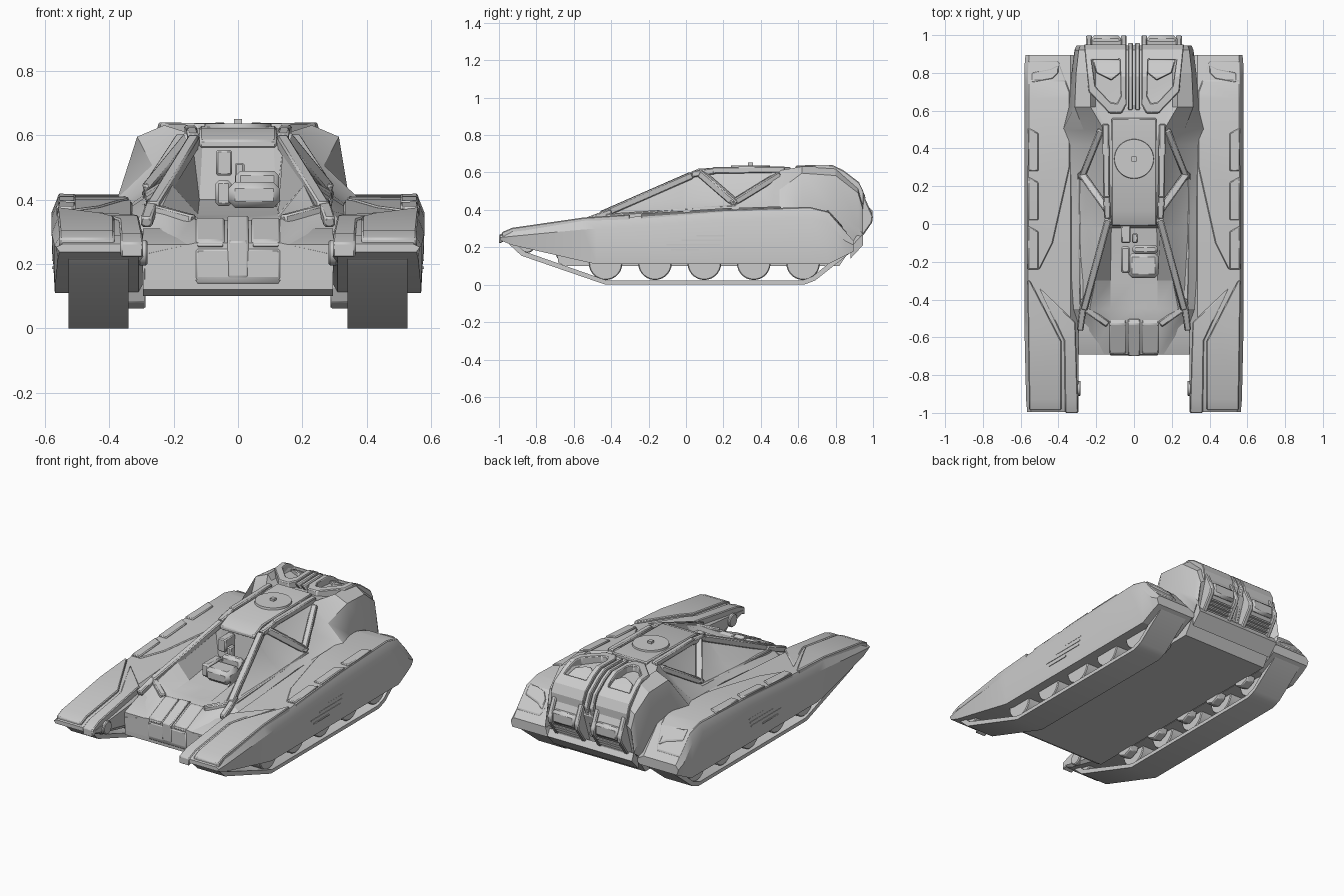
import bpy, bmesh, math
from mathutils import Vector

if "Cube" in bpy.data.objects:
    bpy.data.objects.remove(bpy.data.objects["Cube"])


def finish(name, bm, mirror=True, bevel=0.0):
    bmesh.ops.recalc_face_normals(bm, faces=bm.faces)
    me = bpy.data.meshes.new(name)
    bm.to_mesh(me)
    bm.free()
    for p in me.polygons:
        p.use_smooth = True
    me.set_sharp_from_angle(angle=math.radians(25))
    ob = bpy.data.objects.new(name, me)
    bpy.context.collection.objects.link(ob)
    if bevel:
        m = ob.modifiers.new("bevel", 'BEVEL')
        m.width, m.segments, m.limit_method = bevel, 1, 'ANGLE'
    if mirror:
        ob.modifiers.new("mirror", 'MIRROR')


def loft(name, rings, **kw):
    """Skin closed rings of points and cap both ends."""
    bm = bmesh.new()
    vs = [[bm.verts.new(p) for p in r] for r in rings]
    n = len(vs[0])
    for a, b in zip(vs, vs[1:]):
        for i in range(n):
            j = (i + 1) % n
            bm.faces.new((a[i], a[j], b[j], b[i]))
    bm.faces.new(vs[0])
    bm.faces.new(vs[-1])
    finish(name, bm, **kw)


def prism(name, yz, x0, x1, **kw):
    """Side profile extruded across x."""
    loft(name, [[(x, y, z) for y, z in yz] for x in (x0, x1)], **kw)


def box(name, c, size, **kw):
    y, z = size[1] / 2, size[2] / 2
    yz = [(c[1] + a * y, c[2] + b * z) for a, b in ((-1, -1), (1, -1), (1, 1), (-1, 1))]
    prism(name, yz, c[0] - size[0] / 2, c[0] + size[0] / 2, **kw)


def bar(name, a, b, w=.035):
    """Square strut between two points."""
    a, b = Vector(a), Vector(b)
    s = (b - a).cross(Vector((0, 0, 1))).normalized() * w / 2
    u = s.cross((b - a).normalized())
    loft(name, [[p + q for q in (s + u, s - u, -s - u, u - s)] for p in (a, b)], bevel=.006)


def disc(name, y, z, r, x0, x1, n):
    prism(name, [(y + r * math.cos(t * math.tau / n), z + r * math.sin(t * math.tau / n))
                 for t in range(n)], x0, x1, bevel=.005)


def height(curve, y):
    for (a, za), (b, zb) in zip(curve, curve[1:]):
        if y <= b:
            break
    return za + (zb - za) * (y - a) / (b - a)


def drape(name, pts, curve, low, high, hole=None):
    """Plate (or ring, with a hole) laid over a height curve along y."""
    bm = bmesh.new()
    o = [bm.verts.new((x, y, low)) for x, y in pts]
    if hole:
        i = [bm.verts.new((x, y, low)) for x, y in hole]
        for k in range(len(o)):
            j = (k + 1) % len(o)
            bm.faces.new((o[k], o[j], i[j], i[k]))
    else:
        bm.faces.new(o)
    ext = bmesh.ops.extrude_face_region(bm, geom=bm.faces[:], use_keep_orig=True)
    moved = [v for v in ext["geom"] if isinstance(v, bmesh.types.BMVert)]
    bmesh.ops.translate(bm, verts=moved, vec=(0, 0, high - low))
    for y, _ in curve[1:-1]:
        bmesh.ops.bisect_plane(bm, geom=bm.verts[:] + bm.edges[:] + bm.faces[:],
                               plane_co=(0, y, 0), plane_no=(0, 1, 0))
    for v in bm.verts:
        v.co.z += height(curve, v.co.y)
    finish(name, bm, bevel=.005)


# Side pods: one chamfered section swept between a top and a bottom curve
top = [(-1, .26), (-.93, .29), (-.55, .345), (.2, .395), (.66, .41), (.76, .385), (.9, .23)]
bottom = [(-1, .24), (-.9, .2), (-.48, .11), (.76, .11), (.9, .18)]
rings = []
for y in (-.995, -.93, -.55, -.48, .2, .66, .76, .85, .895):
    t, b = height(top, y), height(bottom, y)
    d, xo = min(.05, (t - b) * .4), .565 + .015 * min(1, (1 - abs(y)) * 6)
    rings.append([(x, y, z) for x, z in (
        (.31, b), (.295, b + d / 2), (.295, t - d), (.335, t), (xo - .02, t), (xo, t - d), (xo - .01, b))])
loft("side_pod", rings)

# Raised armour plates on the pods
drape("pod_front_armour", [(.385, -.985), (.555, -.985), (.565, -.3), (.55, -.3), (.385, -.62)], top, -.02, .014)
drape("pod_inner_strip", [(.295, -1), (.365, -1), (.37, -.62), (.5, -.34), (.31, -.52)], top, -.04, .006)
drape("pod_rear_armour", [(.43, -.1), (.5, -.24), (.565, -.24), (.56, .86), (.4, .86), (.34, .7), (.34, .3)],
      top, -.02, .006)
for y in (-.24, .02, .28):
    drape("pod_side_rail", [(.505, y), (.56, y), (.56, y + .23), (.505, y + .2)], top, 0, .014)
drape("pod_rear_chevron", [(.4, .84), (.4, .8), (.43, .77), (.54, .75), (.54, .8), (.44, .82)], top, 0, .014)
# Slats on the outer skirt, each lower one set further forward
for i in range(4):
    box("skirt_slat", (.573, .13 - i * .045, .263 - i * .025), (.01, .15 + .07 * (i % 3), .008))

# Track belt and road wheels
belt = [(-.945, .215), (-.88, .155), (-.43, 0), (.63, 0), (.69, .022), (.89, .18)]
prism("track_belt", belt + [(y * .98, z + .022) for y, z in reversed(belt)], .34, .527)
for i in range(5):
    y = -.43 + i * .264
    disc("road_wheel", y, .115, .09, .355, .512, 28)
    disc("wheel_hub", y, .13, .07, .288, .345, 8)
disc("idler_wheel", -.85, .215, .045, .35, .515, 20)
disc("idler_hub", -.87, .235, .04, .282, .31, 16)

# Lower hull
prism("lower_hull", [(-.65, .1), (-.685, .12), (-.69, .26), (-.55, .31), (.8, .31), (.88, .19), (.82, .1)],
      -.295, .295, mirror=False)

# Upper hull: y, centre floor, upper edge x and z, side bulge, lower edge x and z
sections = [
    (-.69, .265, .135, .265, 0, .29, .23),
    (-.53, .335, .14, .34, .01, .3, .29),
    (-.45, .345, .235, .382, .01, .32, .335),
    (-.3, .355, .205, .445, -.01, .33, .355),
    (-.02, .4, .14, .565, -.03, .33, .38),
    (0, .58, .13, .57, -.03, .33, .38),
    (.1, .615, .13, .6, -.04, .33, .39),
    (.42, .622, .14, .61, -.04, .345, .4),
    (.5, .622, .16, .61, 0, .375, .405),
    (.62, .6, .23, .632, .075, .345, .41),
    (.8, .59, .23, .632, .075, .33, .385),
    (.92, .5, .225, .54, .065, .315, .31),
    (.945, .41, .23, .44, .05, .305, .27),
    (.88, .22, .23, .22, 0, .29, .2)]
rings = []
for y, f, cx, cz, b, ex, ez in sections:
    floor_x = cx - .025 if y > 0 else min(cx - .02, .125)
    half = [(floor_x, f), (cx, cz), ((cx + ex) / 2 + max(0, b) * .35, (cz + ez) / 2 + b), (ex, ez),
            (.29, ez - .06 if y > .85 else .15)]
    rings.append([(-x, y, z) for x, z in reversed(half)] + [(0, y, f)] + [(x, y, z) for x, z in half])
loft("upper_hull", rings, mirror=False)

# Nose tongue, block and ridges
prism("nose_tongue", [(-.66, .12), (-.697, .16), (-.7, .27), (-.53, .352), (-.5, .34)], -.032, .032,
      mirror=False, bevel=.005)
prism("nose_block", [(-.67, .12), (-.695, .15), (-.695, .25), (-.6, .28)], -.135, .135, mirror=False, bevel=.01)
prism("nose_ridge", [(-.695, .25), (-.685, .275), (-.53, .345), (-.5, .335)], .042, .13, bevel=.006)

# Cockpit frame: front pillars, sill rails, roof rails and side struts
bar("front_brow", (.14, -.53, .335), (.27, -.44, .37))
bar("front_pillar", (.265, -.45, .375), (.135, .03, .585), .038)
bar("pillar_foot", (.285, -.56, .33), (.265, -.4, .39))
bar("sill_rail", (.275, -.43, .365), (.285, .27, .415), .028)
bar("side_strut", (.145, .08, .595), (.28, .27, .43), .04)
bar("rear_strut", (.28, .24, .43), (.175, .5, .59))
bar("roof_rail", (.14, .03, .59), (.145, .16, .61))
bar("roof_rail_rear", (.145, .14, .612), (.15, .53, .615))
prism("roof_panel", [(-.01, .56), (-.01, .585), (.07, .622), (.56, .63), (.56, .59), (.07, .59)],
      -.12, .12, mirror=False, bevel=.006)

# Roof hatch
bm = bmesh.new()
bmesh.ops.create_cone(bm, cap_ends=True, segments=40, radius1=.108, radius2=.103, depth=.03)
bmesh.ops.translate(bm, verts=bm.verts, vec=(0, .345, .623))
finish("roof_hatch", bm, mirror=False)
box("hatch_knob", (0, .345, .64), (.026, .026, .024), mirror=False)

# Cockpit seat and console
box("seat_cushion", (.05, -.22, .415), (.16, .13, .08), mirror=False, bevel=.02)
box("seat_back", (.06, -.135, .43), (.135, .05, .12), mirror=False, bevel=.015)
box("seat_arm", (-.045, -.19, .42), (.05, .14, .08), mirror=False, bevel=.01)
box("console_screen", (-.043, -.045, .515), (.05, .11, .08), mirror=False, bevel=.006)
box("control_grip", (.005, -.075, .47), (.03, .05, .09), mirror=False, bevel=.006)

# Engine cowls: raised hexagonal frames over the rear slope, with a spine between
rear = [(.5, .625), (.6, .635), (.78, .638), (.84, .61), (.925, .545), (.96, .47)]
drape("engine_cowl", [(.04, .95), (.04, .63), (.065, .585), (.13, .585), (.24, .7), (.265, .95)],
      rear, -.07, .003, hole=[(.075, .87), (.07, .68), (.09, .64), (.125, .645), (.205, .73), (.225, .87)])
drape("intake_step", [(.07, .87), (.07, .8), (.12, .76), (.2, .8), (.22, .87)], rear, -.07, -.022)
prism("engine_spine", rear[1:] + [(.9, .26), (.85, .3)], .006, .032, bevel=.005)

# Exhaust boxes with louvred grilles
exhaust = [(.84, .18), (.875, .185), (.98, .335), (.985, .37), (.94, .47), (.9, .5), (.85, .4)]
prism("exhaust_box", exhaust, .045, .25, bevel=.012)
for x in (.04, .223):
    prism("grille_frame", [(y + .015, z - .003) for y, z in exhaust], x, x + .03, bevel=.006)
box("exhaust_lip", (.147, .972, .37), (.16, .05, .08), bevel=.015)
for i in range(6):
    box("grille_slat", (.147, .881 + i * .0145, .2 + i * .0205), (.16, .036, .009))
